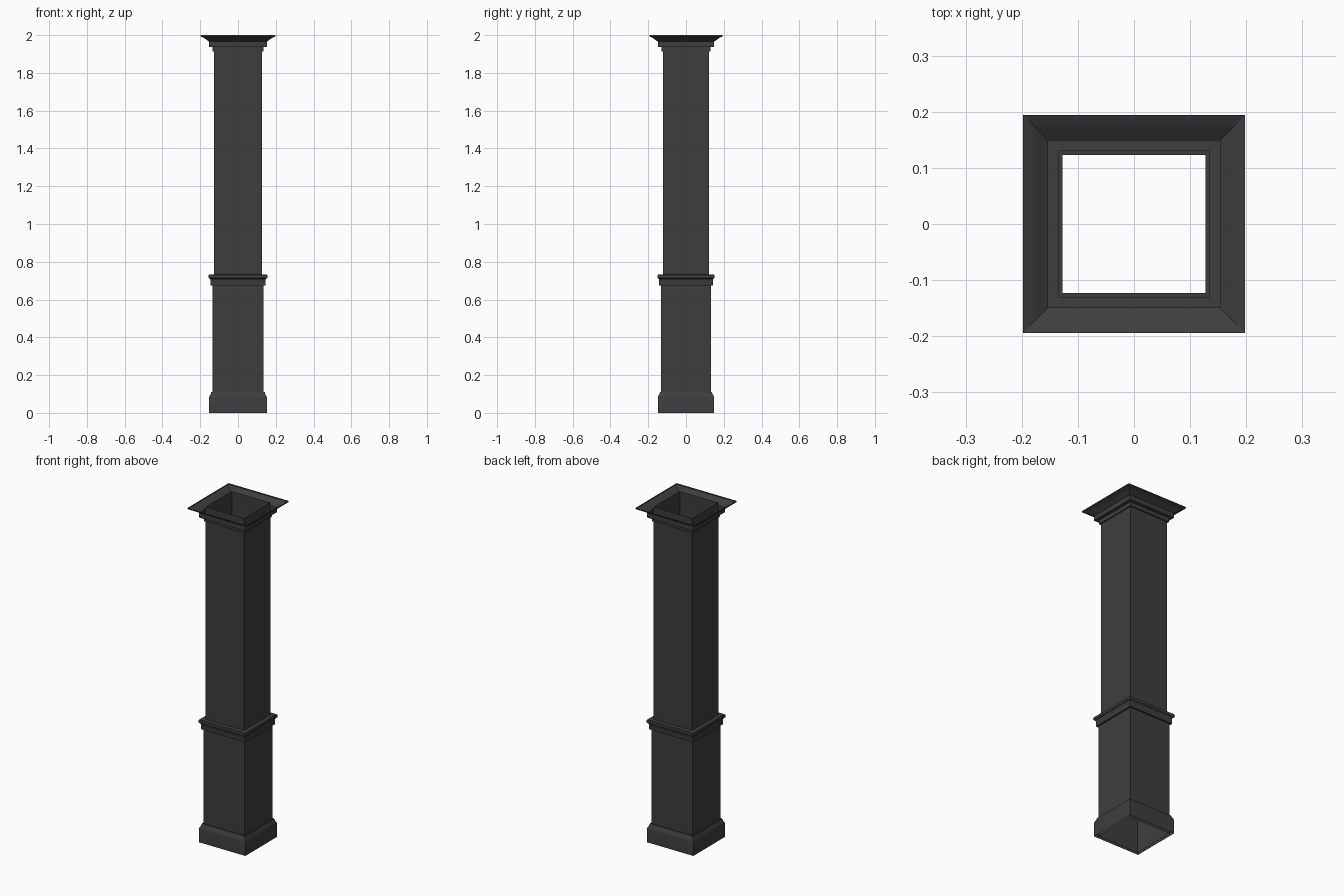
import bpy
import bmesh

cube = bpy.data.objects.get("Cube")
if cube:
    bpy.data.objects.remove(cube, do_unlink=True)

# One dark grey paint for the whole column
paint = bpy.data.materials.new("charcoal_paint")
paint.use_nodes = True
grey = (0.048, 0.048, 0.048, 1.0)
paint.diffuse_color = grey
paint.node_tree.nodes["Principled BSDF"].inputs["Base Color"].default_value = grey

DEPTH_TRIM = 0.004  # the column is slightly shallower than wide


def mitred_sleeve(name, profile, smooth=False):
    """Sweep a (half width, height) profile around a rectangle as an open shell."""
    bm = bmesh.new()
    rings = []
    for r, z in profile:
        d = r - DEPTH_TRIM
        corners = ((-r, -d), (r, -d), (r, d), (-r, d))
        rings.append([bm.verts.new((x, y, z)) for x, y in corners])
    for low, high in zip(rings, rings[1:]):
        for i in range(4):
            j = (i + 1) % 4
            bm.faces.new((low[i], low[j], high[j], high[i]))
    mesh = bpy.data.meshes.new(name)
    bm.to_mesh(mesh)
    bm.free()
    mesh.materials.append(paint)
    obj = bpy.data.objects.new(name, mesh)
    bpy.context.collection.objects.link(obj)
    if smooth:
        bpy.ops.object.select_all(action="DESELECT")
        obj.select_set(True)
        bpy.context.view_layer.objects.active = obj
        bpy.ops.object.shade_smooth_by_angle(angle=0.52)
    return obj


# Hollow shafts, open at both ends
mitred_sleeve("lower_shaft", [(0.136, 0.0), (0.136, 0.715)])
mitred_sleeve("upper_shaft", [(0.127, 0.7), (0.127, 1.998)])

# Base skirt with a softened top edge
mitred_sleeve("base_skirt", [
    (0.153, 0.0), (0.153, 0.08), (0.151, 0.09), (0.146, 0.097),
    (0.143, 0.104), (0.142, 0.111), (0.136, 0.111)], smooth=True)

# Band moulding where the two shafts meet
mitred_sleeve("band_moulding", [
    (0.136, 0.674), (0.146, 0.674), (0.146, 0.703), (0.149, 0.71),
    (0.155, 0.714), (0.156, 0.722), (0.155, 0.729), (0.152, 0.732),
    (0.127, 0.732)], smooth=True)

# Flared crown at the top
mitred_sleeve("crown_moulding", [
    (0.127, 1.914), (0.134, 1.914), (0.134, 1.938), (0.153, 1.938),
    (0.153, 1.966), (0.158, 1.969), (0.165, 1.974), (0.174, 1.981),
    (0.184, 1.987), (0.198, 1.993), (0.198, 2.0)], smooth=True)
